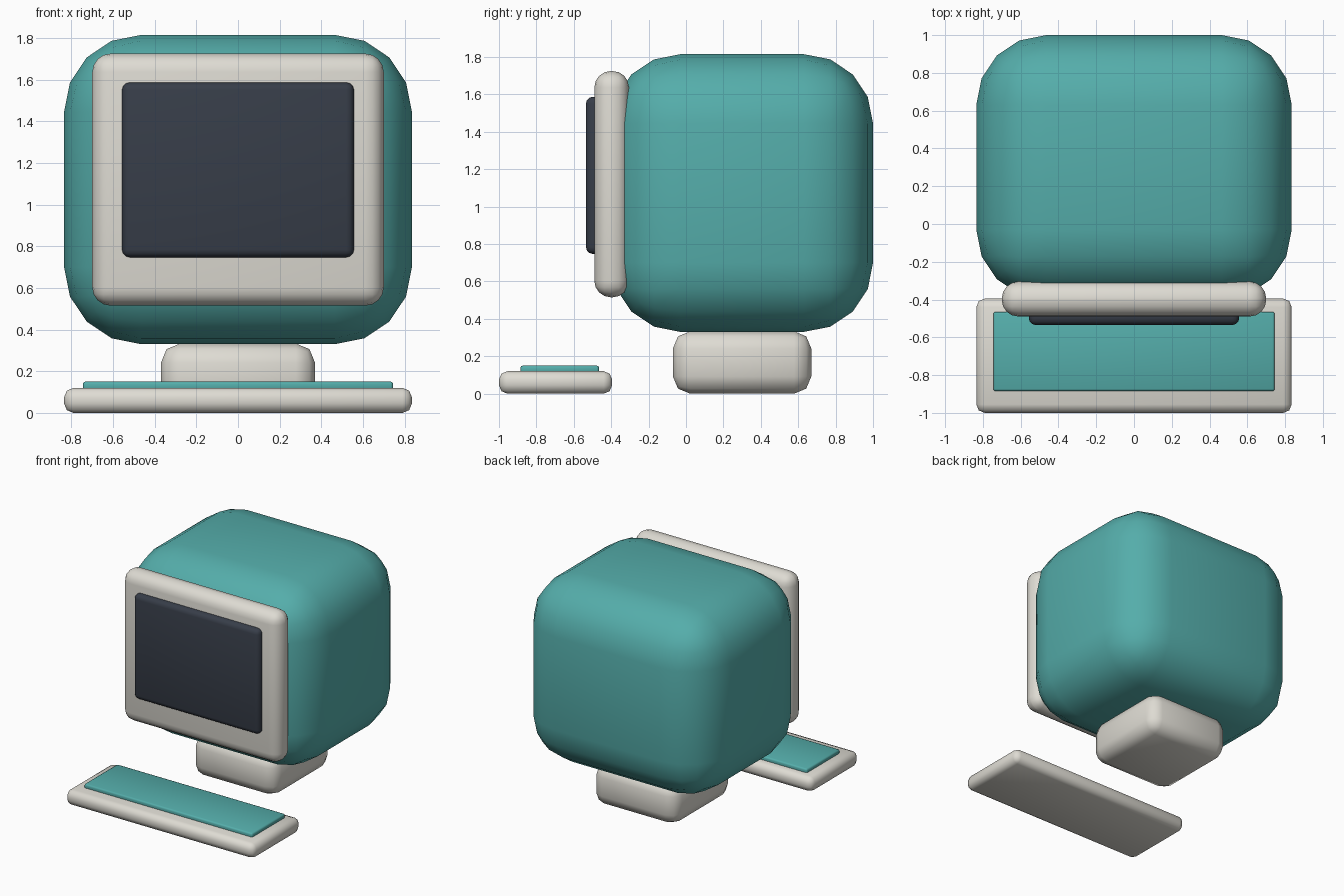
import bpy, bmesh
from mathutils import Vector

if "Cube" in bpy.data.objects:
    bpy.data.objects.remove(bpy.data.objects["Cube"])


def material(name, rgb):
    m = bpy.data.materials.new(name)
    m.diffuse_color = (*rgb, 1.0)
    m.use_nodes = True
    m.node_tree.nodes["Principled BSDF"].inputs["Base Color"].default_value = m.diffuse_color
    return m


teal = material("teal plastic", (0.09, 0.42, 0.405))
beige = material("warm light grey plastic", (0.73, 0.71, 0.65))
dark = material("dark screen glass", (0.038, 0.047, 0.066))


def rounded_box(name, low, high, radius, segments, mat):
    """Box between two corners with evenly rounded edges, smooth shaded."""
    low, high = Vector(low), Vector(high)
    bm = bmesh.new()
    bmesh.ops.create_cube(bm, size=1)
    for v in bm.verts:
        v.co = (low + high) / 2 + v.co * (high - low)
    bmesh.ops.bevel(bm, geom=bm.edges[:], offset=radius, offset_type='OFFSET',
                    segments=segments, profile=0.5, affect='EDGES', clamp_overlap=True)
    for f in bm.faces:
        f.smooth = True
    mesh = bpy.data.meshes.new(name)
    bm.to_mesh(mesh)
    bm.free()
    mesh.materials.append(mat)
    obj = bpy.data.objects.new(name, mesh)
    bpy.context.collection.objects.link(obj)
    return obj


# Monitor: bulky shell, front frame and raised screen
rounded_box("monitor_body", (-0.835, -0.40, 0.33), (0.835, 1.0, 1.815), 0.37, 4, teal)
rounded_box("screen_frame", (-0.70, -0.49, 0.515), (0.70, -0.305, 1.725), 0.088, 4, beige)
rounded_box("screen", (-0.557, -0.535, 0.747), (0.557, -0.435, 1.587), 0.037, 3, dark)

# Foot under the monitor
rounded_box("stand", (-0.37, -0.07, 0.0), (0.37, 0.67, 0.333), 0.092, 2, beige)

# Keyboard slab with one raised key panel
rounded_box("keyboard", (-0.835, -1.0, 0.0), (0.835, -0.395, 0.12), 0.045, 2, beige)
rounded_box("key_panel", (-0.745, -0.885, 0.105), (0.745, -0.465, 0.15), 0.012, 2, teal)
